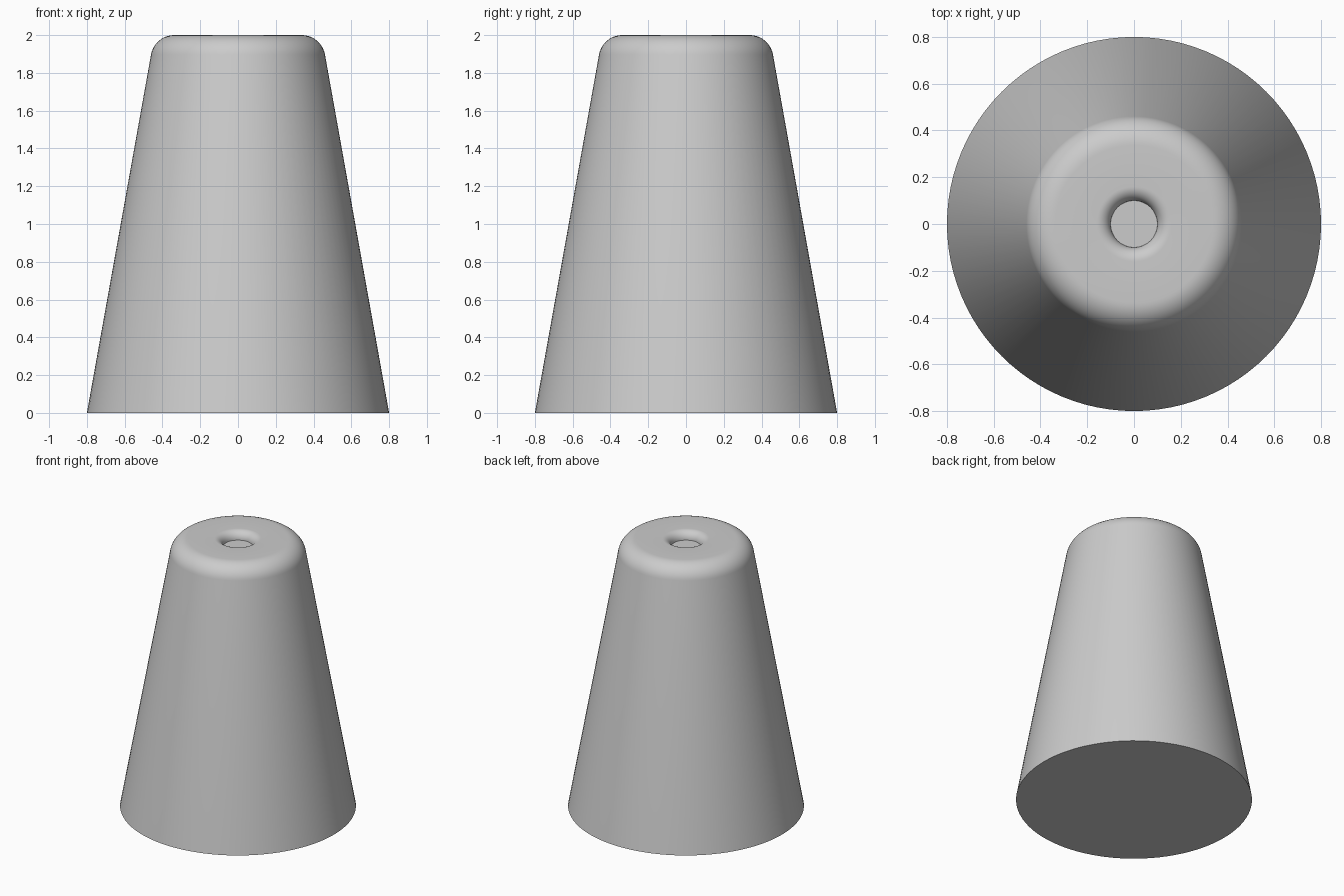
import bpy
import bmesh
from math import atan2, cos, sin, tan, pi, radians

cube = bpy.data.objects.get("Cube")
if cube:
    bpy.data.objects.remove(cube)

SEGMENTS = 96
BASE_R, TOP_R, HEIGHT = 0.8, 0.442, 2.0
EDGE_R = 0.125          # rounding of the outer top edge
HOLE_R, LIP_R = 0.1, 0.06   # dimple radius and its rounded lip


def arc(cx, cz, radius, start, end, steps=12):
    """Points (r, z) along a circular arc."""
    angles = [start + (end - start) * i / steps for i in range(steps + 1)]
    return [(cx + radius * cos(a), cz + radius * sin(a)) for a in angles]


# Profile from the base centre, up the slope, over both rounded edges
lean = atan2(BASE_R - TOP_R, HEIGHT)
edge_x = TOP_R - EDGE_R * tan((pi / 2 - lean) / 2)
profile = [(0, 0), (BASE_R, 0)]
profile += arc(edge_x, HEIGHT - EDGE_R, EDGE_R, lean, pi / 2)
profile += arc(HOLE_R + LIP_R, HEIGHT - LIP_R, LIP_R, pi / 2, pi)
profile.append((0, HEIGHT - LIP_R))

# Spin the profile into a closed body
bm = bmesh.new()
verts = [bm.verts.new((r, 0, z)) for r, z in profile]
edges = [bm.edges.new(pair) for pair in zip(verts, verts[1:])]
bmesh.ops.spin(bm, geom=verts + edges, cent=(0, 0, 0), axis=(0, 0, 1),
               angle=2 * pi, steps=SEGMENTS, use_duplicate=False)
bmesh.ops.remove_doubles(bm, verts=bm.verts, dist=0.0001)
bmesh.ops.recalc_face_normals(bm, faces=bm.faces)
mesh = bpy.data.meshes.new("tapered_body")
bm.to_mesh(mesh)
bm.free()

body = bpy.data.objects.new("tapered_body", mesh)
bpy.context.collection.objects.link(body)

# Plain grey finish
grey = bpy.data.materials.new("light grey")
grey.use_nodes = True
colour = (0.6, 0.6, 0.6, 1)
grey.diffuse_color = colour
grey.node_tree.nodes["Principled BSDF"].inputs["Base Color"].default_value = colour
mesh.materials.append(grey)

# Smooth sides with crisp base and dimple floor edges
bpy.ops.object.select_all(action="DESELECT")
body.select_set(True)
bpy.context.view_layer.objects.active = body
bpy.ops.object.shade_smooth_by_angle(angle=radians(30))
